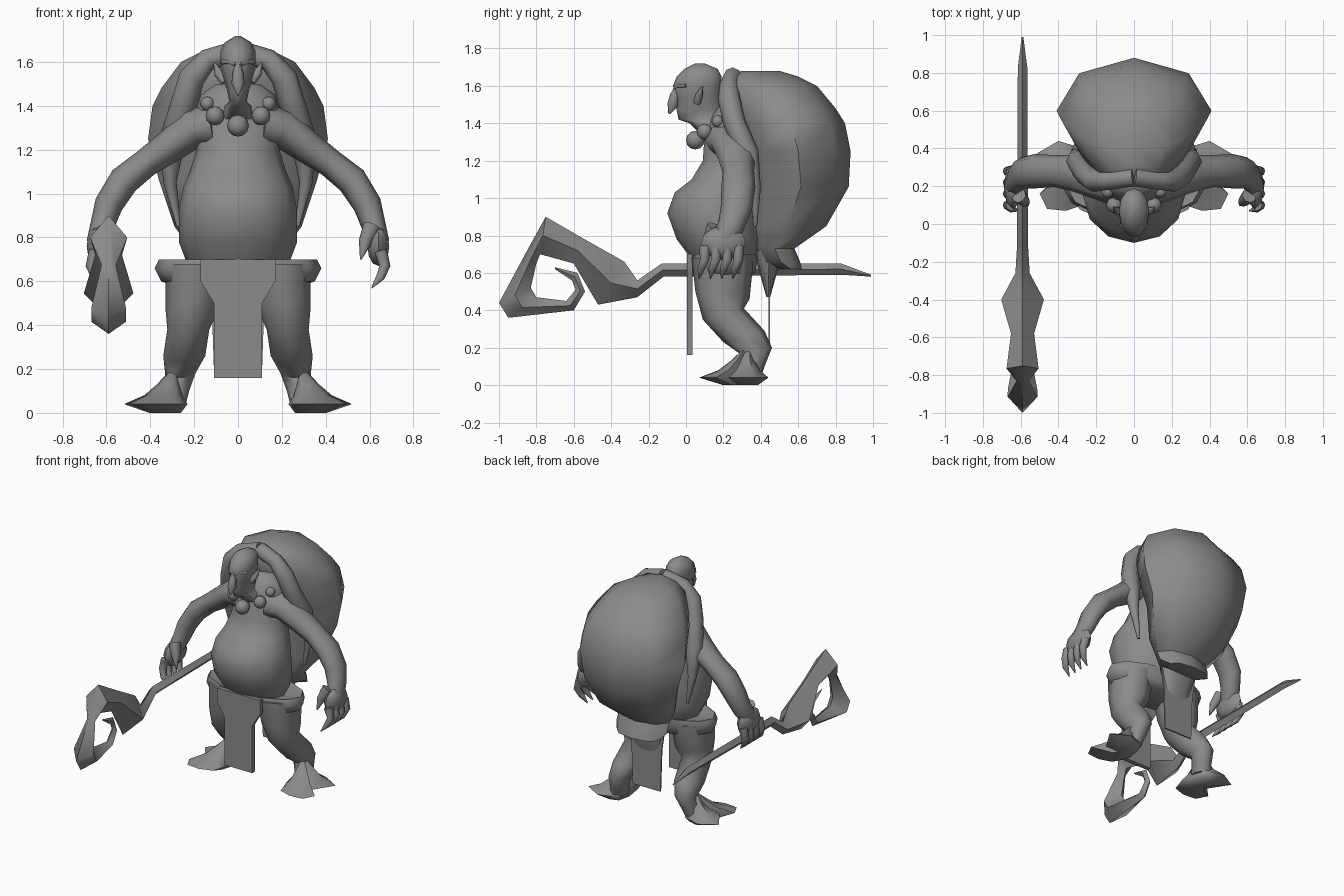
import bpy, bmesh, math
from mathutils import Vector

cube = bpy.data.objects.get("Cube")
if cube:
    bpy.data.objects.remove(cube)

grey = (.26, .26, .26, 1)
material = bpy.data.materials.new("plain grey")
material.use_nodes = True
material.diffuse_color = grey
material.node_tree.nodes["Principled BSDF"].inputs["Base Color"].default_value = grey


def finish(name, bm):
    """Turn a bmesh into a shaded object."""
    bmesh.ops.recalc_face_normals(bm, faces=bm.faces)
    mesh = bpy.data.meshes.new(name)
    bm.to_mesh(mesh)
    bm.free()
    mesh.materials.append(material)
    part = bpy.data.objects.new(name, mesh)
    bpy.context.collection.objects.link(part)
    bpy.ops.object.select_all(action='DESELECT')
    part.select_set(True)
    bpy.context.view_layer.objects.active = part
    bpy.ops.object.shade_smooth_by_angle(angle=math.radians(60))


def skin(name, rings, sign=1):
    """Join equal rings of points into one closed surface."""
    bm = bmesh.new()
    rows = [[bm.verts.new((x * sign, y, z)) for x, y, z in ring] for ring in rings]
    for lower, upper in zip(rows, rows[1:]):
        for i in range(len(lower)):
            bm.faces.new((lower[i - 1], lower[i], upper[i], upper[i - 1]))
    bm.faces.new(rows[0])
    bm.faces.new(rows[-1])
    finish(name, bm)


def ellipse(centre, across, along, sides):
    turns = [math.tau * i / sides for i in range(sides)]
    return [centre + across * math.cos(a) + along * math.sin(a) for a in turns]


def stack(name, levels, sides=12):
    """Level ellipses: height, front, back, half width."""
    skin(name, [ellipse(Vector((0, (front + back) / 2, height)), Vector((width, 0, 0)),
                        Vector((0, (back - front) / 2, 0)), sides)
                for height, front, back, width in levels])


def side_profile(name, start_x, end_x, sections, sides, sign=1):
    """Sections pair a front and a back point (y, z); thickness follows their distance."""
    rings = []
    for i, (front_y, front_z, back_y, back_z) in enumerate(sections):
        x = start_x + (end_x - start_x) * i / (len(sections) - 1)
        front, back = Vector((x, front_y, front_z)), Vector((x, back_y, back_z))
        width = Vector(((back - front).length * .42, 0, 0))
        rings.append(ellipse((front + back) / 2, width, (back - front) / 2, sides))
    skin(name, rings, sign)


def tube(name, path, radii, sign=1, depth=1):
    """Round limb along a path; depth stretches it from front to back."""
    points = [Vector(p) for p in path]
    rings = []
    for i, (point, radius) in enumerate(zip(points, radii)):
        tangent = (points[min(i + 1, len(points) - 1)] - points[max(i - 1, 0)]).normalized()
        reference = Vector((0, 1, 0))
        across = (reference - tangent * reference.dot(tangent)).normalized()
        rings.append(ellipse(point, across * radius * depth, tangent.cross(across) * radius, 8))
    skin(name, rings, sign)


def blob(name, centre, size):
    bm = bmesh.new()
    bmesh.ops.create_uvsphere(bm, u_segments=8, v_segments=6, radius=1)
    bmesh.ops.scale(bm, verts=bm.verts, vec=size)
    bmesh.ops.translate(bm, verts=bm.verts, vec=centre)
    finish(name, bm)


def hanging_cloth(name, outline, y, thickness):
    """Outline is half width and height, mirrored about the middle."""
    edge = outline + [(-x, z) for x, z in reversed(outline)]
    skin(name, [[(x, y + offset, z) for x, z in edge] for offset in (0, thickness)])


# Hunched torso with a round belly
stack("torso", [(.6, .06, .32, .18), (.7, .01, .38, .24), (.78, -.05, .4, .27), (.92, -.1, .4, .27),
                (1.03, -.06, .4, .25), (1.1, .03, .4, .22), (1.2, .09, .4, .19), (1.35, .1, .4, .2),
                (1.45, .14, .36, .17), (1.5, .18, .3, .1)])

# Head with a jutting jaw and a hooked nose
stack("head", [(1.34, .08, .26, .08), (1.4, .02, .24, .06), (1.42, -.04, .2, .04), (1.47, -.05, .19, .05),
               (1.53, -.05, .18, .07), (1.6, -.07, .19, .08), (1.65, -.05, .19, .08), (1.69, -.01, .17, .06),
               (1.72, .05, .1, .01)])
tube("nose", [(0, -.05, 1.6), (0, -.06, 1.55), (0, -.07, 1.5), (0, -.09, 1.45)], (.01, .025, .03, .005))

# Sack with a tilted, flared hem
stack("sack", [(.62, .5, .62, .16), (.66, .4, .61, .2), (.73, .37, .58, .2), (.85, .34, .75, .29),
               (1.06, .36, .87, .36), (1.25, .32, .88, .41), (1.4, .27, .85, .39), (1.48, .24, .8, .35),
               (1.6, .2, .7, .26), (1.65, .22, .6, .16), (1.68, .3, .5, .04)], sides=8)

# Belt with a flared rim
stack("belt", [(.57, .08, .34, .27), (.6, .04, .37, .35), (.66, .02, .38, .38), (.7, .03, .38, .36),
               (.68, .08, .34, .27)])

# Loincloths
hanging_cloth("front_cloth", [(.11, .16), (.11, .5), (.17, .6), (.17, .7)], .005, .03)
hanging_cloth("back_cloth", [(.11, .2), (.12, .5), (.15, .7)], .44, .01)
stack("back_cloth_gather", [(.47, .43, .45, .1), (.65, .38, .5, .14), (.72, .37, .5, .14)])

# Staff: straight shaft, swollen neck and curled crook
side_profile("staff", -.59, -.59, [
    (.99, .59, .99, .58), (.83, .65, .83, .59), (-.13, .65, -.12, .58), (-.26, .56, -.26, .47),
    (-.33, .66, -.47, .43), (-.56, .79, -.6, .65), (-.75, .9, -.78, .7), (-.86, .7, -.8, .65),
    (-1, .44, -.83, .52), (-.95, .36, -.8, .47), (-.6, .4, -.64, .45), (-.54, .5, -.59, .51),
    (-.58, .6, -.61, .56), (-.7, .63, -.7, .62)], sides=4)

# Foot outline, from the inner heel round the toes to the outer spur
foot_rim = [(.23, .22), (.27, .1), (.36, .07), (.46, .08), (.5, .16), (.43, .23), (.52, .37), (.4, .44),
            (.27, .4)]
ankle = Vector((.29, .33))

# Paired parts
blob("middle_bead", (0, .05, 1.31), (.05, .05, .05))
for side, sign in (("left", 1), ("right", -1)):
    for bead, x, y, z, radius in (("large", .105, .1, 1.355, .043), ("small", .14, .17, 1.41, .033)):
        blob(f"{side}_{bead}_bead", (x * sign, y, z), (radius, radius, radius))

    tube(f"{side}_ear", [(.06, .06, 1.51), (.09, .07, 1.55), (.11, .09, 1.6)], (.02, .02, .003), sign)
    tube(f"{side}_brow", [(.01, -.06, 1.59), (.04, -.04, 1.6), (.07, 0, 1.6)], (.01, .01, .01), sign)

    tube(f"{side}_sack_collar", [(0, .25, 1.65), (.14, .23, 1.61), (.21, .23, 1.53), (.25, .26, 1.4),
                                 (.3, .33, 1.24), (.31, .37, 1.05), (.27, .37, .85)],
         (.05, .05, .06, .06, .06, .03, .01), sign)

    tube(f"{side}_arm", [(.1, .23, 1.31), (.2, .25, 1.3), (.32, .27, 1.21), (.42, .28, 1.14),
                         (.52, .28, 1.06), (.59, .27, .95), (.62, .24, .85), (.64, .2, .78),
                         (.65, .19, .7)],
         (.1, .09, .075, .065, .07, .065, .055, .05, .02), sign, depth=1.3)
    blob(f"{side}_palm", (.64 * sign, .2, .76), (.05, .12, .09))

    for number in range(4):
        y = .1 + .06 * number
        tube(f"{side}_finger", [(.65, y, .74), (.67, y, .67), (.65, y - .02, .62), (.61, y - .03, .57)],
             (.03, .025, .02, .003), sign)
    tube(f"{side}_thumb", [(.61, .15, .85), (.58, .12, .78), (.56, .1, .7)], (.04, .03, .004), sign)

    side_profile(f"{side}_leg", .19, .3, [
        (.03, .68, .36, .66), (.05, .5, .34, .46), (.09, .35, .31, .41), (.2, .23, .42, .29),
        (.3, .16, .46, .2), (.28, .1, .42, .1), (.25, .05, .4, .04)], 8, sign)

    # Splayed foot: sole, clawed rim and instep share one outline
    skin(f"{side}_foot", [[(*ankle.lerp(Vector(corner), scale), height) for corner in foot_rim]
                          for scale, height in ((.5, 0), (1, .04), (.6, .08), (.35, .13), (.1, .19))], sign)
